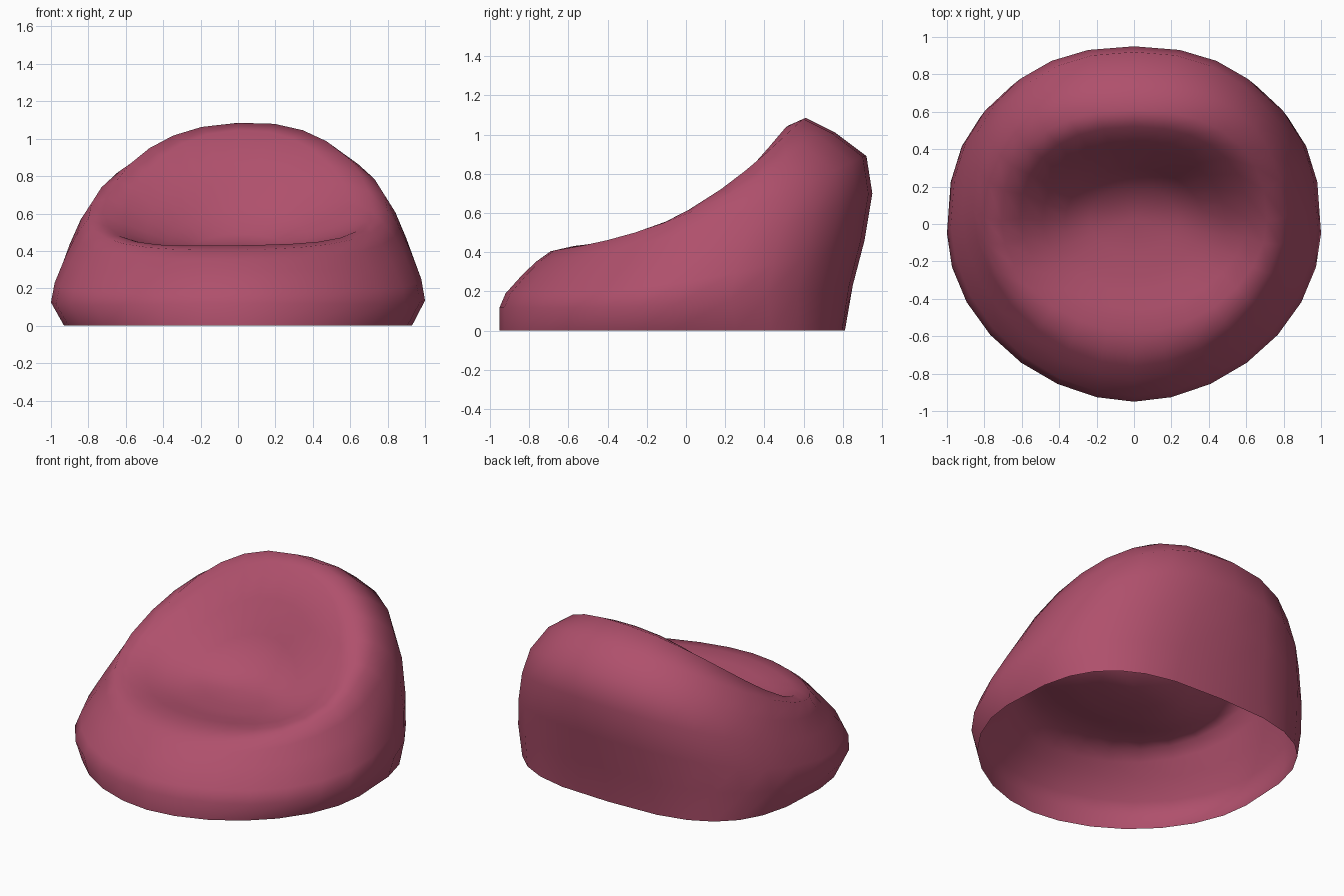
import bpy
import bmesh
import math

cube = bpy.data.objects.get("Cube")
if cube:
    bpy.data.objects.remove(cube, do_unlink=True)

fabric = bpy.data.materials.new("dusty_rose_fabric")
fabric.use_nodes = True
rose = (0.43, 0.08, 0.15, 1)
fabric.diffuse_color = rose
fabric.node_tree.nodes["Principled BSDF"].inputs["Base Color"].default_value = rose

# Loops from the open base, over the rim and down into the seat:
# half width, front y, back y, then height at front, side and back, roundness
LOOPS = [
    (0.93, -0.95, 0.81, 0.00, 0.00, 0.00, 0.66),
    (1.00, -0.95, 0.85, 0.12, 0.13, 0.23, 0.79),
    (0.98, -0.92, 0.91, 0.19, 0.24, 0.46, 0.85),
    (0.92, -0.83, 0.95, 0.29, 0.39, 0.70, 0.88),
    (0.86, -0.76, 0.92, 0.355, 0.51, 0.89, 0.89),
    (0.80, -0.69, 0.76, 0.405, 0.59, 1.01, 0.88),
    (0.71, -0.58, 0.61, 0.43, 0.60, 1.085, 0.86),
    (0.61, -0.46, 0.52, 0.425, 0.56, 1.045, 0.88),
    (0.49, -0.36, 0.40, 0.41, 0.51, 0.87, 0.95),
    (0.37, -0.27, 0.30, 0.405, 0.46, 0.67, 1.0),
    (0.24, -0.16, 0.20, 0.405, 0.43, 0.49, 1.0),
]
FRONT_ROUNDNESS = 1.07
SEGMENTS = 28


def soft_power(value, power):
    return math.copysign(abs(value) ** power, value)


def loop_point(loop, angle):
    width, front, back, z_front, z_side, z_back, power = loop
    c, s = math.cos(angle), math.sin(angle)
    if s < 0:  # slightly tapered front, squarer back
        power = FRONT_ROUNDNESS
    c, s = soft_power(c, power), soft_power(s, power)
    x = width * c
    y = (front + back) / 2 + (back - front) / 2 * s
    slope = (z_back - z_front) / 2
    bend = (z_back + z_front) / 2 - z_side
    z = z_side + slope * s + bend * s * s
    return x, y, z * (1 + 0.04 * x)  # slightly slumped to one side


# Bean bag shell
bm = bmesh.new()
rings = []
for loop in LOOPS:
    rings.append([bm.verts.new(loop_point(loop, math.tau * i / SEGMENTS))
                  for i in range(SEGMENTS)])
for low, high in zip(rings, rings[1:]):
    for i in range(SEGMENTS):
        j = (i + 1) % SEGMENTS
        bm.faces.new((low[i], low[j], high[j], high[i]))

# Middle of the seat
middle = bm.verts.new((0, 0.02, 0.415))
for i in range(SEGMENTS):
    bm.faces.new((rings[-1][i], rings[-1][(i + 1) % SEGMENTS], middle))

for face in bm.faces:
    face.smooth = True
mesh = bpy.data.meshes.new("bean_bag_seat")
bm.to_mesh(mesh)
bm.free()
mesh.materials.append(fabric)
seat = bpy.data.objects.new("bean_bag_seat", mesh)
bpy.context.collection.objects.link(seat)
